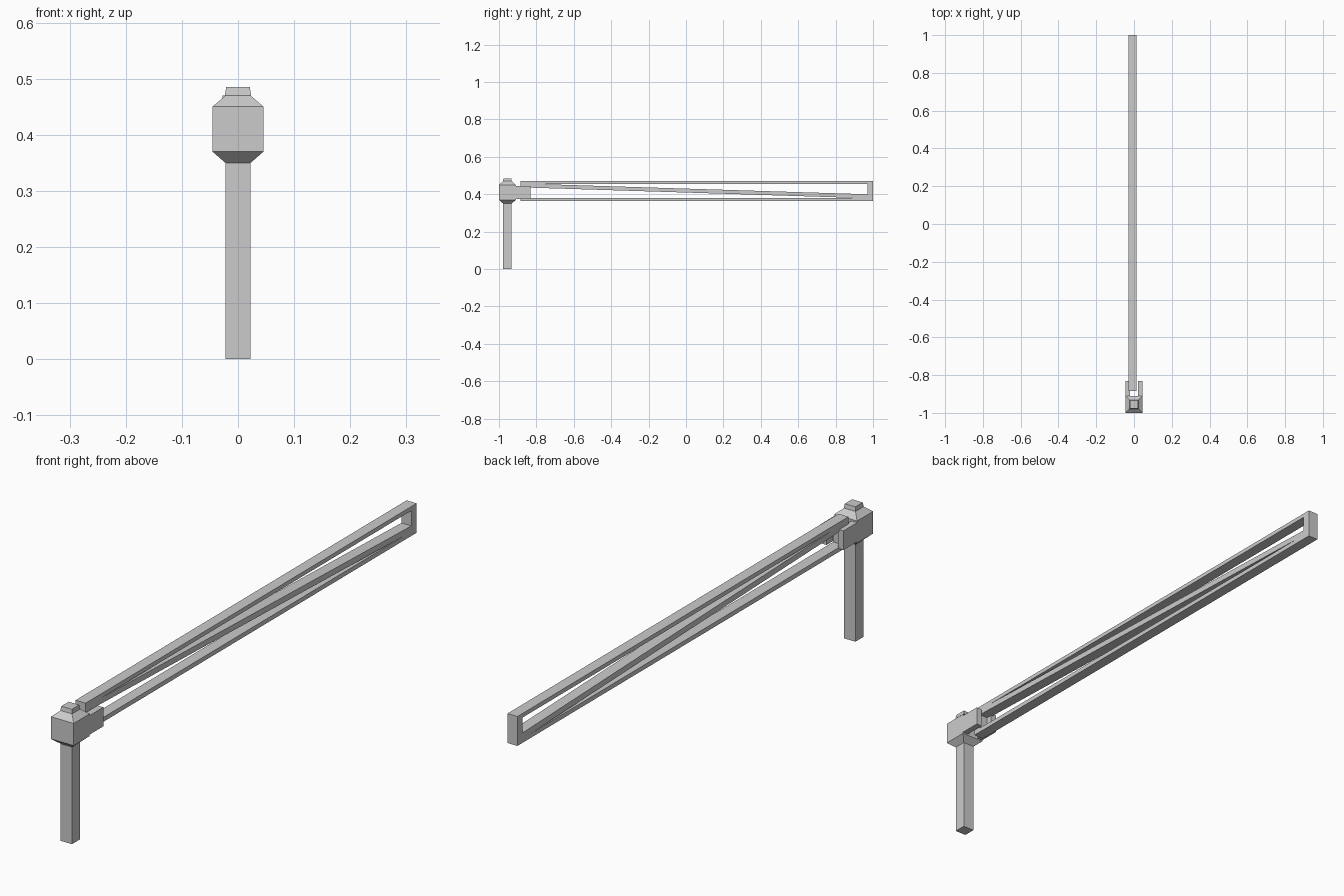
import bpy, bmesh

if "Cube" in bpy.data.objects:
    bpy.data.objects.remove(bpy.data.objects["Cube"])


def finish(name, bm):
    bmesh.ops.recalc_face_normals(bm, faces=bm.faces)
    mesh = bpy.data.meshes.new(name)
    bm.to_mesh(mesh)
    bm.free()
    obj = bpy.data.objects.new(name, mesh)
    bpy.context.collection.objects.link(obj)
    return obj


def loft(name, cy, levels):
    """Square column through (half width, z) levels, closed at both ends."""
    bm = bmesh.new()
    rings = [[bm.verts.new((sx * h, cy + sy * h, z))
              for sx, sy in ((-1, -1), (1, -1), (1, 1), (-1, 1))]
             for h, z in levels]
    for a, b in zip(rings, rings[1:]):
        for i in range(4):
            j = (i + 1) % 4
            bm.faces.new((a[i], a[j], b[j], b[i]))
    bm.faces.new(rings[0])
    bm.faces.new(rings[-1])
    return finish(name, bm)


def slab(name, x0, x1, profile):
    """Extrude a (y, z) outline from x0 to x1."""
    bm = bmesh.new()
    face = bm.faces.new([bm.verts.new((x0, y, z)) for y, z in profile])
    out = bmesh.ops.extrude_face_region(bm, geom=[face])["geom"]
    moved = [v for v in out if isinstance(v, bmesh.types.BMVert)]
    bmesh.ops.translate(bm, verts=moved, vec=(x1 - x0, 0, 0))
    # the source face is kept as the cap
    return finish(name, bm)


def rect(y0, y1, z0, z1):
    return [(y0, z0), (y1, z0), (y1, z1), (y0, z1)]


# Post, pivot housing with bevelled top and bottom, and cap
POST_Y = -0.955
loft("post_with_housing", POST_Y,
     [(0.0225, 0), (0.0225, 0.35), (0.0455, 0.37), (0.0455, 0.45), (0.0225, 0.47)])
loft("post_cap", POST_Y, [(0.0235, 0.47), (0.021, 0.485)])

# Two fork arms gripping the barrier
for side, name in ((-1, "left_fork_arm"), (1, "right_fork_arm")):
    slab(name, side * 0.0225, side * 0.0455, rect(-0.912, -0.832, 0.375, 0.444))

# Barrier frame: rails, end bars and a diagonal brace
X0, X1 = -0.028, 0.012
slab("top_rail", X0, X1, rect(-0.885, 1.0, 0.455, 0.47))
slab("bottom_rail", X0, X1, rect(-0.885, 1.0, 0.364, 0.38))
slab("far_end_bar", X0, X1, rect(0.97, 1.0, 0.38, 0.455))
slab("near_end_bar", X0, X1, rect(-0.885, -0.855, 0.38, 0.455))
slab("diagonal_brace", X0, X1,
     [(-0.855, 0.455), (-0.80, 0.455), (0.97, 0.40),
      (0.97, 0.38), (0.93, 0.38), (-0.855, 0.436)])
